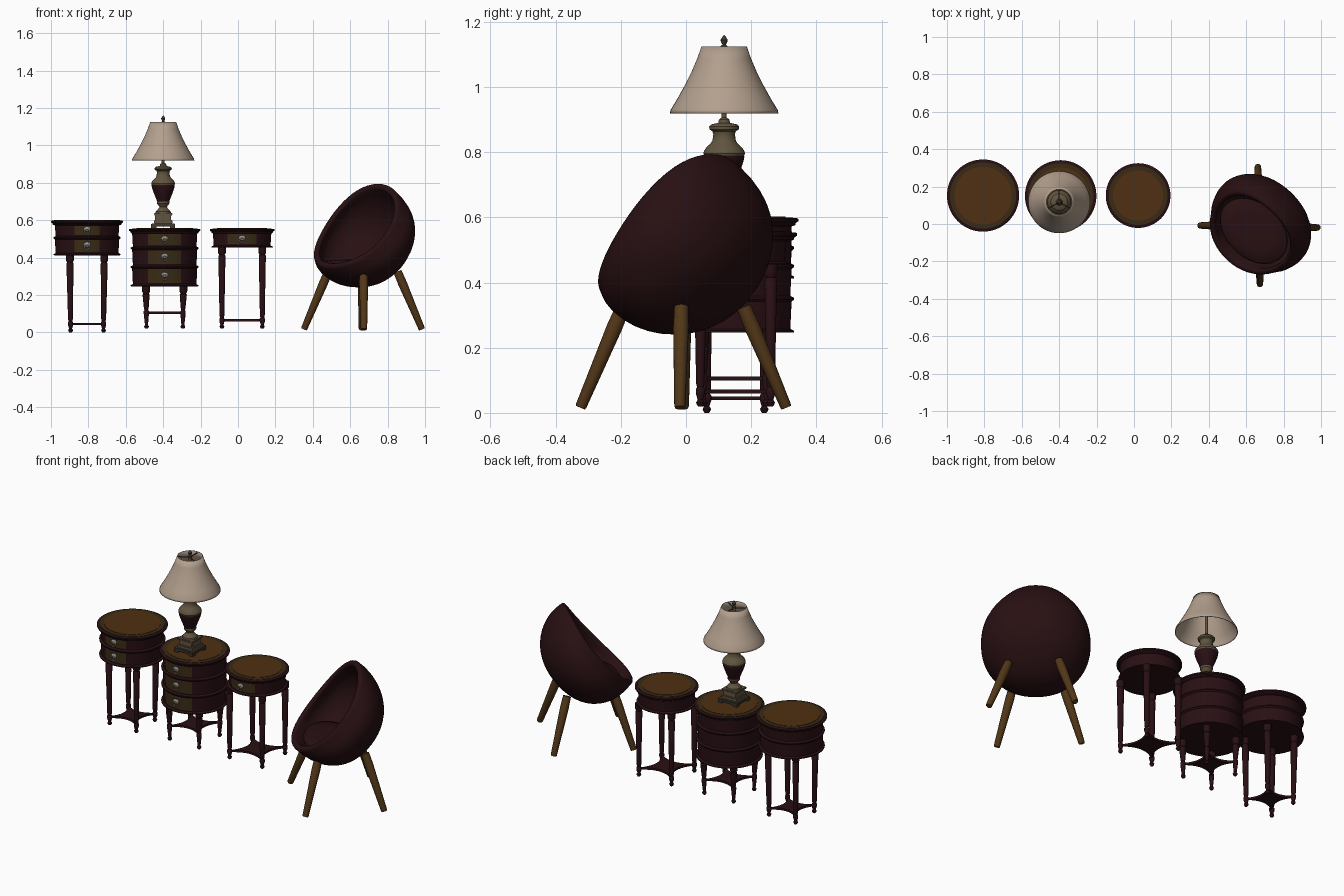
import bpy, bmesh, math
from mathutils import Vector
from math import sin, cos, pi, radians

if "Cube" in bpy.data.objects:
    bpy.data.objects.remove(bpy.data.objects["Cube"])


def mat(name, r, g, b):
    m = bpy.data.materials.new(name)
    m.diffuse_color = (r, g, b, 1)
    m.use_nodes = True
    m.node_tree.nodes["Principled BSDF"].inputs["Base Color"].default_value = m.diffuse_color
    return m


UPHOL = mat("maroon upholstery", .021, .0050, .0060)
WOOD = mat("dark cherry wood", .022, .0050, .0070)
GOLD = mat("golden veneer", .080, .030, .0060)
OLIVE = mat("olive inlay", .040, .024, .0075)
OAK = mat("chair leg oak", .085, .038, .0090)
CREAM = mat("cream shade fabric", .45, .35, .27)
BRASS = mat("aged brass", .12, .090, .050)
BRONZE = mat("dark bronze", .050, .040, .030)
SILVER = mat("silver handle", .32, .30, .27)


def finish(name, bm, m, loc=(0, 0, 0), angle=35):
    bmesh.ops.recalc_face_normals(bm, faces=bm.faces)
    me = bpy.data.meshes.new(name)
    bm.to_mesh(me)
    bm.free()
    ob = bpy.data.objects.new(name, me)
    ob.location = loc
    me.materials.append(m)
    bpy.context.collection.objects.link(ob)
    bpy.ops.object.select_all(action='DESELECT')
    ob.select_set(True)
    bpy.context.view_layer.objects.active = ob
    bpy.ops.object.shade_smooth_by_angle(angle=radians(angle))
    return ob


def loft(bm, rings):
    """Skin closed rings of points; a one-point ring is a pole."""
    vs = [[bm.verts.new(p) for p in r] for r in rings]
    for a, b in zip(vs, vs[1:]):
        n = max(len(a), len(b))
        for i in range(n):
            j = (i + 1) % n
            q = [a[i % len(a)], a[j % len(a)], b[j % len(b)], b[i % len(b)]]
            bm.faces.new(list(dict.fromkeys(q)))


def lathe(name, prof, m, loc=(0, 0, 0), seg=48, angle=35):
    bm = bmesh.new()
    loft(bm, [[(0, 0, z)] if r == 0 else
              [(r * cos(2 * pi * i / seg), r * sin(2 * pi * i / seg), z) for i in range(seg)]
              for r, z in prof])
    return finish(name, bm, m, loc, angle)


def rod(name, p, q, prof, m, seg=16):
    """Turned rod from p to q; prof is (radius, fraction along)."""
    p, q = Vector(p), Vector(q)
    d = q - p
    ob = lathe(name, [(0, prof[0][1] * d.length)] + [(r, f * d.length) for r, f in prof]
               + [(0, prof[-1][1] * d.length)], m, p, seg)
    ob.rotation_mode = 'QUATERNION'
    ob.rotation_quaternion = Vector((0, 0, 1)).rotation_difference(d)
    return ob


def box(name, half, z0, z1, m, loc):
    bm = bmesh.new()
    bmesh.ops.create_cube(bm, size=1)
    for v in bm.verts:
        v.co = (v.co.x * 2 * half, v.co.y * 2 * half, z0 + (v.co.z + .5) * (z1 - z0))
    bmesh.ops.bevel(bm, geom=bm.edges[:], offset=.003, segments=2, affect='EDGES')
    return finish(name, bm, m, loc)


def curved_panel(name, r, half_w, z0, z1, m, loc):
    bm = bmesh.new()
    a = math.asin(half_w / r)
    rings = []
    for i in range(13):
        t = -pi / 2 - a + 2 * a * i / 12
        rings.append([(R * cos(t), R * sin(t), z) for R, z in
                      ((r - .004, z0), (r + .004, z0), (r + .004, z1), (r - .004, z1))])
    loft(bm, rings)
    bmesh.ops.holes_fill(bm, edges=[e for e in bm.edges if e.is_boundary], sides=4)
    return finish(name, bm, m, loc)


def table(tag, cx, cy, H, r, rb, cuts, leg_top, leg_bot, foot, shelf_z, half_w):
    loc = (cx, cy, 0)
    # drum with moulded ledges under every drawer
    prof = [(0, H - .004), (r - .006, H - .004), (r, H - .007), (r, H - .014), (r - .008, H - .019),
            (r - .010, H - .026), (rb + .004, H - .03)]
    for z in cuts:
        prof += [(rb, z + .012), (rb + .004, z + .010), (rb + .012, z + .006),
                 (rb + .012, z + .001), (rb + .004, z - .006)]
    z = cuts[-1]
    prof[-1] = (rb + .004, z)
    lathe(tag + "_drum", prof + [(0, z)], WOOD, loc, 64)
    lathe(tag + "_top_inlay_ring", [(0, H - .006), (r - .016, H - .006), (r - .016, H - .002),
                                    (0, H - .002)], OLIVE, loc, 64)
    lathe(tag + "_top_veneer", [(0, H - .006), (r - .039, H - .006), (r - .039, H),
                                (0, H)], GOLD, loc, 64)
    # drawer fronts and pulls
    top = H - .026
    for i, z in enumerate(cuts):
        z0, z1 = z + .019, top - .006
        zm = (z0 + z1) / 2
        curved_panel(f"{tag}_drawer_front_{i+1}", rb, half_w, z0, z1, OLIVE, loc)
        y = cy - rb - .006
        bm = bmesh.new()
        bmesh.ops.create_uvsphere(bm, u_segments=12, v_segments=8, radius=1)
        for v in bm.verts:
            v.co = (v.co.x * .018, v.co.y * .006, v.co.z * .014)
        finish(f"{tag}_pull_plate_{i+1}", bm, SILVER, (cx, y, zm + .006))
        bm = bmesh.new()
        loft(bm, [[((.013 + .003 * cos(b)) * cos(a), .003 * sin(b), (.013 + .003 * cos(b)) * sin(a))
                   for a in [2 * pi * k / 16 for k in range(16)]]
                  for b in [2 * pi * k / 6 for k in range(7)]])
        bmesh.ops.remove_doubles(bm, verts=bm.verts, dist=1e-5)
        finish(f"{tag}_pull_ring_{i+1}", bm, SILVER, (cx, y - .005, zm - .008))
        top = z - .002
    # turned tapering legs
    L = cuts[-1] - foot
    sf = (shelf_z - foot) / L
    k = .02 / L
    legp = [(.007, 0), (.011, k * .3), (.013, k * .6), (.008, k), (.014, sf - k * .3),
            (.014, sf + k * .4), (.010, sf + k * .7), (.013, sf + k * 1.3), (.019, 1 - k * 2.2),
            (.015, 1 - k * 1.9), (.021, 1 - k * 1.4), (.021, 1.01)]
    for sx in (-1, 1):
        for sy in (-1, 1):
            rod(f"{tag}_leg_{'left' if sx < 0 else 'right'}_{'front' if sy < 0 else 'back'}",
                (cx + sx * leg_bot, cy + sy * leg_bot, foot),
                (cx + sx * leg_top, cy + sy * leg_top, cuts[-1]), legp, WOOD)
    # star shelf with concave sides
    c = leg_bot + .008
    pts = []
    for q in range(4):
        for i in range(12):
            t = -1 + 2 * i / 12
            x, y = c - .45 * c * (1 - t * t), t * c
            a = q * pi / 2
            pts.append((x * cos(a) - y * sin(a), x * sin(a) + y * cos(a)))
    bm = bmesh.new()
    f = bm.faces.new([bm.verts.new((x, y, shelf_z - .006)) for x, y in pts])
    ex = bmesh.ops.extrude_face_region(bm, geom=[f])
    for v in ex["geom"]:
        if isinstance(v, bmesh.types.BMVert):
            v.co.z += .012
    finish(tag + "_shelf", bm, WOOD, loc)


table("left_table", -.807, .152, .602, .193, .168, (.503, .412), .092, .088, 0, .045, .066)
table("middle_table", -.392, .150, .558, .191, .170, (.447, .347, .246), .100, .097, .02, .105, .086)
table("right_table", .022, .152, .558, .173, .152, (.453,), .108, .108, .02, .065, .076)

# lamp: stepped plinth, urn, neck, shade
LP = (-.40, .117, 0)
for sx in (-1, 1):
    for sy in (-1, 1):
        box("lamp_foot", .014, .556, .572, BRONZE, (LP[0] + sx * .05, LP[1] + sy * .05, 0))
box("lamp_plinth_lower", .064, .567, .583, BRONZE, LP)
box("lamp_plinth_middle", .050, .581, .600, BRASS, LP)
box("lamp_plinth_upper", .043, .599, .628, BRASS, LP)
box("lamp_plinth_cap", .050, .626, .638, BRASS, LP)
lathe("lamp_stem", [(0, .636), (.042, .636), (.040, .647), (.028, .658), (.020, .670), (.026, .680),
                    (.034, .690), (.034, .700), (0, .700)], BRASS, LP, 32)
lathe("lamp_urn", [(0, .695), (.030, .695), (.038, .715), (.050, .745), (.059, .770), (.062, .785),
                   (.060, .797), (0, .800)], WOOD, LP, 40)
lathe("lamp_neck", [(0, .788), (.061, .788), (.064, .796), (.061, .805), (.054, .815), (.042, .826),
                    (.036, .835), (.033, .855), (.036, .864), (.045, .870), (.046, .879),
                    (.040, .885), (.018, .890), (.016, .900), (.008, .906), (.008, 1.125),
                    (0, 1.125)], BRASS, LP, 32)
shade = lathe("lamp_shade", [(.165, .919), (.163, .929), (.141, .965), (.119, 1.005), (.099, 1.045),
                             (.081, 1.087), (.068, 1.124)], CREAM, LP, 48, 60)
sol = shade.modifiers.new("thickness", 'SOLIDIFY')
sol.thickness = .003
sol.offset = 0
for i in range(3):
    a = radians(90 + 120 * i)
    rod(f"lamp_spoke_{i+1}", (LP[0], LP[1], 1.115),
        (LP[0] + .068 * cos(a), LP[1] + .068 * sin(a), 1.117), [(.003, 0), (.003, 1)], BRONZE, 8)
lathe("lamp_finial", [(0, 1.115), (.012, 1.117), (.012, 1.124), (.005, 1.130), (.010, 1.138),
                      (.011, 1.144), (.006, 1.153), (0, 1.160)], BRONZE, LP, 16)

# egg chair facing front left; local axes: w across, s backwards
CX, CY, BX, BY = .668, -.008, sin(radians(43)), cos(radians(43))


def chair_pt(w, s, z):
    return (CX + BX * s + BY * w, CY + BY * s - BX * w, z)


def power(v, e):
    return math.copysign(abs(v) ** e, v)


def bowl_ring(T, W, d, seg=56):
    pts = []
    u = max(d, 0) / .31
    for i in range(seg):
        a = 2 * pi * i / seg
        t = T * power(sin(a), .94) - .02 * u
        w = W * power(cos(a), .94)
        e = d + .03 * cos(a) ** 2 * (1 - u) ** 2  # rim dips back at the sides
        pts.append(chair_pt(w, -.06 + .637 * t + .771 * e, .565 + .771 * t - .637 * e))
    return pts


def bowl_side(T, inset, D):
    rings = []
    for i in range(15):
        p = pi / 2 * i / 14
        u, r = sin(p) ** .87, max(cos(p), 0) ** .87
        W = .312 - .057 * (1 - u) ** 4 - inset
        ring = bowl_ring(T * r, W * r, D * u)
        rings.append(ring if i < 14 else ring[:1])
    return rings


outer, inner = bowl_side(.293, 0, .31), bowl_side(.257, .034, .262)
rim = [bowl_ring(.293 - k, .255 - k, -h) for k, h in
       ((.003, .008), (.010, .014), (.018, .016), (.026, .014), (.033, .008))]
bm = bmesh.new()
loft(bm, outer[::-1] + rim + inner)
finish("chair_shell", bm, UPHOL, angle=60)

# seat cushion
bm = bmesh.new()
loft(bm, [[chair_pt(0, -.05, .33)]] +
     [[chair_pt(.205 * k * cos(2 * pi * i / 40), -.04 + .145 * k * sin(2 * pi * i / 40), z)
       for i in range(40)] for k, z in ((.92, .33), (1, .35), (1, .368), (.95, .380), (.6, .388))] +
     [[chair_pt(0, -.04, .39)]])
finish("chair_cushion", bm, UPHOL, angle=60)

# splayed chair legs
for n, deg in (("right", -2), ("back", 91), ("left", 180), ("front", 271)):
    a = radians(deg)
    rod(f"chair_leg_{n}", (CX + .316 * cos(a), CY + .316 * sin(a), .016),
        (CX + .185 * cos(a), CY + .185 * sin(a), .325),
        [(.015, 0), (.017, .015), (.024, .8), (.022, 1)], OAK)
